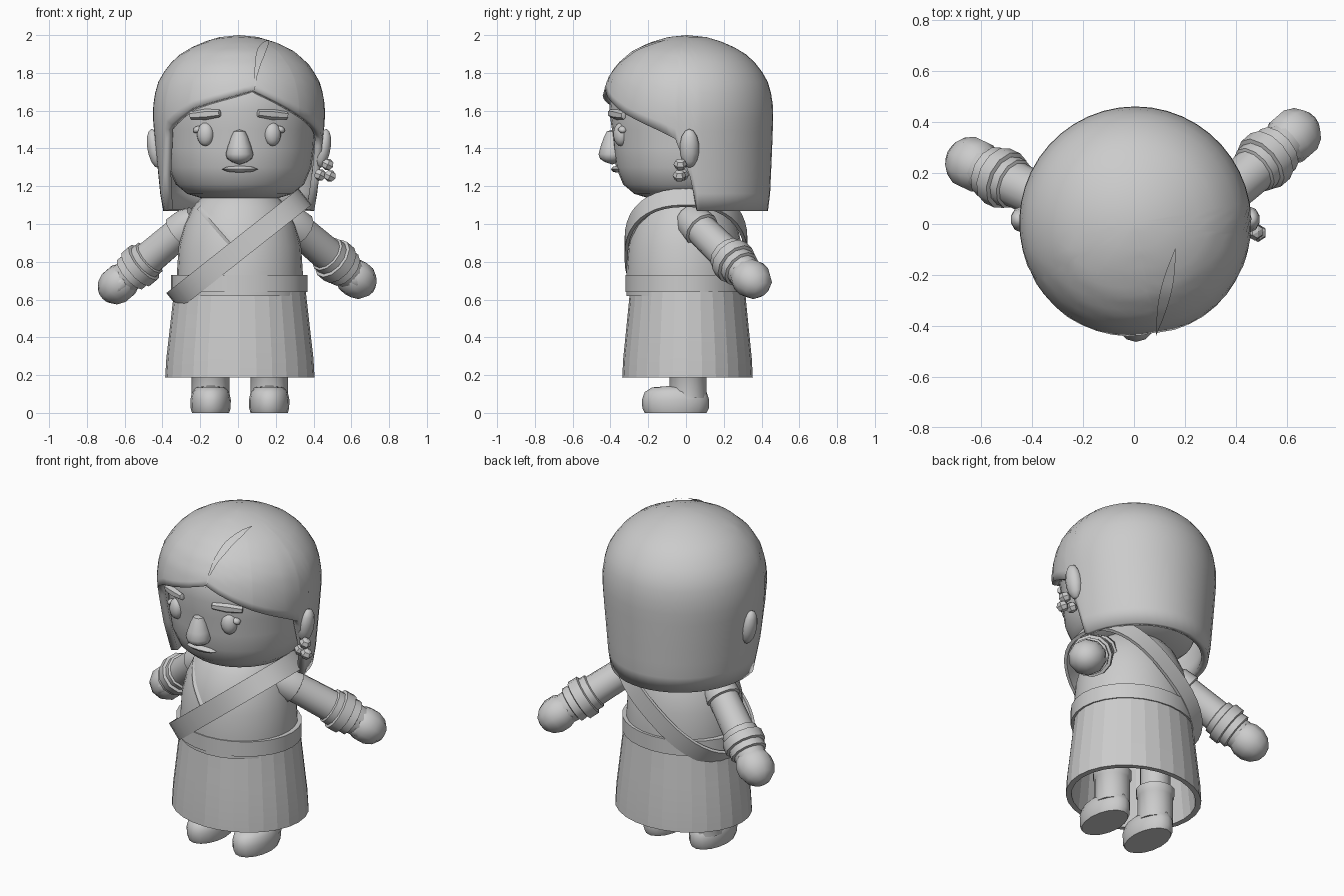
import bpy, bmesh, math
from mathutils import Vector, Matrix

cube = bpy.data.objects.get("Cube")
if cube:
    bpy.data.objects.remove(cube)

GREY = (0.6, 0.6, 0.6, 1)
mat = bpy.data.materials.new("plain grey")
mat.use_nodes = True
mat.diffuse_color = GREY
mat.node_tree.nodes["Principled BSDF"].inputs["Base Color"].default_value = GREY


def finish(name, bm, matrix=Matrix(), angle=40):
    bmesh.ops.transform(bm, matrix=matrix, verts=bm.verts)
    mesh = bpy.data.meshes.new(name)
    bm.to_mesh(mesh)
    bm.free()
    ob = bpy.data.objects.new(name, mesh)
    bpy.context.collection.objects.link(ob)
    mesh.materials.append(mat)
    bpy.ops.object.select_all(action='DESELECT')
    ob.select_set(True)
    bpy.context.view_layer.objects.active = ob
    bpy.ops.object.shade_smooth_by_angle(angle=math.radians(angle))
    return ob


def loft(name, rings, loop=False, solid=True, matrix=Matrix(), angle=40):
    """Skin a list of equal closed rings, optionally joining last to first."""
    bm = bmesh.new()
    rows = [[bm.verts.new(p) for p in ring] for ring in rings]
    n = len(rows[0])
    for a, b in zip(rows, rows[1:] + (rows[:1] if loop else [])):
        for i in range(n):
            k = (i + 1) % n
            bm.faces.new((a[i], b[i], b[k], a[k]))
    bmesh.ops.remove_doubles(bm, verts=bm.verts, dist=0.0005)
    if solid:
        bmesh.ops.recalc_face_normals(bm, faces=bm.faces)
    return finish(name, bm, matrix, angle)


def lathe(name, profile, sides=24, loc=(0, 0, 0), scale=(1, 1, 1), turn=None,
          loop=False, angle=40):
    rings = [[(r * math.cos(math.tau * i / sides), r * math.sin(math.tau * i / sides), z)
              for i in range(sides)] for r, z in profile]
    m = Matrix.LocRotScale(Vector(loc), turn, Vector(scale))
    return loft(name, rings, loop, True, m, angle)


def ball(name, loc, scale, turn=None, u=14, v=9, angle=60):
    bm = bmesh.new()
    bmesh.ops.create_uvsphere(bm, u_segments=u, v_segments=v, radius=1)
    return finish(name, bm, Matrix.LocRotScale(Vector(loc), turn, Vector(scale)), angle)


def lerp(x, pts):
    """Piecewise linear lookup in (x, y) pairs sorted by x."""
    for (x0, y0), (x1, y1) in zip(pts, pts[1:]):
        if x <= x1:
            return y0 + (y1 - y0) * max(0, (x - x0) / (x1 - x0))
    return pts[-1][1]


def rot(axis, deg):
    return Matrix.Rotation(math.radians(deg), 3, axis).to_quaternion()


# Head
lathe("head", [(0, 1.12), (.18, 1.13), (.28, 1.16), (.34, 1.21), (.378, 1.3), (.392, 1.4),
               (.4, 1.5), (.415, 1.6), (.405, 1.7), (.34, 1.83), (.2, 1.92), (0, 1.95)],
      32, (.01, 0, 0), (1, .98, 1))

# Hair: a shell whose lower edge follows the hairline around the head
DOME = [(0, 2), (.1, 1.99), (.2, 1.96), (.295, 1.913), (.375, 1.84), (.425, 1.76),
        (.448, 1.68), (.457, 1.6), (.45, 1.4), (.438, 1.13), (.428, 1.07)]
RADIUS = [(z, r) for r, z in reversed(DOME)]
HAIRLINE = [(-180, 1.07), (-76, 1.07), (-58, 1.5), (-34, 1.61), (10, 1.71), (45, 1.58),
            (72, 1.49), (82, 1.45), (92, 1.25), (97, 1.07), (180, 1.07)]
angles = sorted(set(range(-180, 180, 8)) | {a for a, z in HAIRLINE if a < 180})
rows = []
for j in range(17):
    ring = []
    for a in angles:
        z = 2 - (2 - lerp(a, HAIRLINE)) * (j / 16) ** 1.6
        r, t = lerp(z, RADIUS), math.radians(a)
        narrow = 1 - .13 * max(0, 1.55 - z)
        ring.append((.005 + r * narrow * math.sin(t), .006 - r * math.cos(t), z))
    rows.append(ring)
hair = loft("hair", rows, solid=False)
shell = hair.modifiers.new("thickness", 'SOLIDIFY')
shell.thickness, shell.offset = .04, -1

# Parting: a leaf-shaped plate lying on the hair
bm = bmesh.new()
edges = []
for i in range(13):
    t = i / 12
    pair = []
    for side in (-1, 1):
        x = .085 + .075 * t + side * .022 * math.sin(math.pi * t)
        y = -.43 + .34 * t
        z = lerp(math.hypot(x - .005, y - .006), DOME)
        out = Vector((x, y, (z - 1.55) * .8)).normalized() * .009
        pair.append(bm.verts.new(Vector((x, y, z)) + out))
    edges.append(pair)
for (a, b), (c, d) in zip(edges, edges[1:]):
    bm.faces.new((a, b, d, c))
bmesh.ops.remove_doubles(bm, verts=bm.verts, dist=.0005)
finish("hair_parting", bm)

# Face
lathe("nose", [(0, 1.315), (.04, 1.328), (.065, 1.345), (.073, 1.37), (.062, 1.41),
               (.045, 1.46), (.03, 1.49), (0, 1.5)], 12, (.008, -.39, 0))
ball("mouth", (.01, -.367, 1.29), (.1, .03, .018), u=10, v=4)
for s, side in ((-1, "right"), (1, "left")):
    x = .005 + s * .178
    ball(side + "_eye", (x, -.345, 1.475), (.046, .038, .062), rot('Z', s * 25))
    ball(side + "_lash", (x + s * .042, -.335, 1.5), (.025, .025, .018), rot('Y', s * 25), 8, 5)
    lathe(side + "_eyebrow", [(0, -.09), (.022, -.085), (.032, 0), (.022, .085), (0, .09)], 6,
          (x, -.365, 1.58), (.9, .75, 1), rot('Z', s * 25) @ rot('Y', 90 + s * 4))
    # Ears
    ball(side + "_ear", (.005 + s * .445, .018, 1.4), (.042, .052, .105), rot('Y', s * 10), 10, 7)

# Faceted earring beads hang on the left ear
for x, y, z in ((.475, -.03, 1.315), (.435, -.02, 1.26), (.487, -.035, 1.255)):
    ball("left_earring", (x, y, z), (.036, .036, .032), rot('Y', 25), 6, 4, 20)

# Torso, belt, skirt
lathe("torso", [(0, .6), (.32, .62), (.32, .75), (.312, .88), (.285, .99), (.24, 1.09),
                (.17, 1.17), (.1, 1.2), (0, 1.2)], 28, (.01, -.005, 0), (1.04, .97, 1))
lathe("belt", [(.345, .64), (.345, .73), (.31, .73), (.31, .64)], 28, (.007, 0, 0),
      (1.05, .93, 1), loop=True)
lathe("skirt", [(.338, .65), (.36, .45), (.378, .29), (.384, .187), (.352, .187), (.34, .3),
                (.31, .65)], 28, (.01, .008, 0), (1.03, .9, 1), loop=True, angle=9)

# Sash: a flat band looped from the left shoulder to the right hip
along, across = Vector((.785, 0, .62)), Vector((-.62, 0, .785))
rings = []
for w, grow in ((-.055, 0), (.055, 0), (.055, .018), (-.055, .018)):
    ring = []
    for i in range(40):
        c, s = math.cos(math.tau * i / 40), math.sin(math.tau * i / 40)
        u = math.copysign(abs(c) ** .85, c) * (.428 + grow)
        v = math.copysign(abs(s) ** .85, s) * (.308 + grow)
        ring.append(Vector((.005, 0, .868)) + along * u + across * w + Vector((0, v, 0)))
    rings.append(ring)
loft("sash", rings, loop=True, angle=25)

# Collar edge crossing the chest
for s in (-1, 1):
    rings = []
    for i in range(7):
        x, z = .215 - .175 * i / 6, 1.09 - .2 * i / 6
        r = lerp(z, [(.88, .312), (.99, .285), (1.09, .24), (1.17, .17)])
        p = Vector((.01 + s * x, -.005 - .97 * math.sqrt(max(0, r * r - (x / 1.04) ** 2)), z))
        rings.append([p + Vector(o) for o in ((.012, 0, .012), (0, -.01, 0),
                                              (-.012, 0, -.012), (0, .012, 0))])
    loft("collar_edge", rings)

# Arms with short sleeves, wrist bands and mitten hands
ARM = [(0, -.03), (.07, -.02), (.094, .03), (.1, .11), (.086, .115), (.09, .33), (.102, .335),
       (.102, .37), (.118, .375), (.118, .43), (.102, .435), (.105, .475), (.09, .48),
       (.085, .55), (0, .56)]
for side, a, b in (("right", (-.235, .045, 1.02), (-.632, .235, .683)),
                   ("left", (.25, .02, 1.03), (.625, .345, .71))):
    a, b = Vector(a), Vector(b)
    aim = (b - a).to_track_quat('Z', 'Y')
    lathe(side + "_arm", ARM, 12, a, (1, 1, (b - a).length / .565), aim, angle=35)
    ball(side + "_hand", b, (.108, .103, .118), aim, 10, 7)
    ball(side + "_thumb", b + Vector((0, -.06, -.005)), (.045, .05, .065), aim, 8, 6)

# Legs and shoes
for side, x in (("right", -.145), ("left", .165)):
    lathe(side + "_leg", [(0, .06), (.1, .08), (.1, .24), (.108, .25), (.108, .29), (.085, .3),
                          (.085, .62), (0, .62)], 14, (x, .01, 0))
    lathe(side + "_shoe", [(0, 0), (.92, 0), (.99, .025), (1, .07), (.92, .11), (.7, .135),
                           (0, .145)], 16, (x, -.055, 0), (.107, .178, 1))
